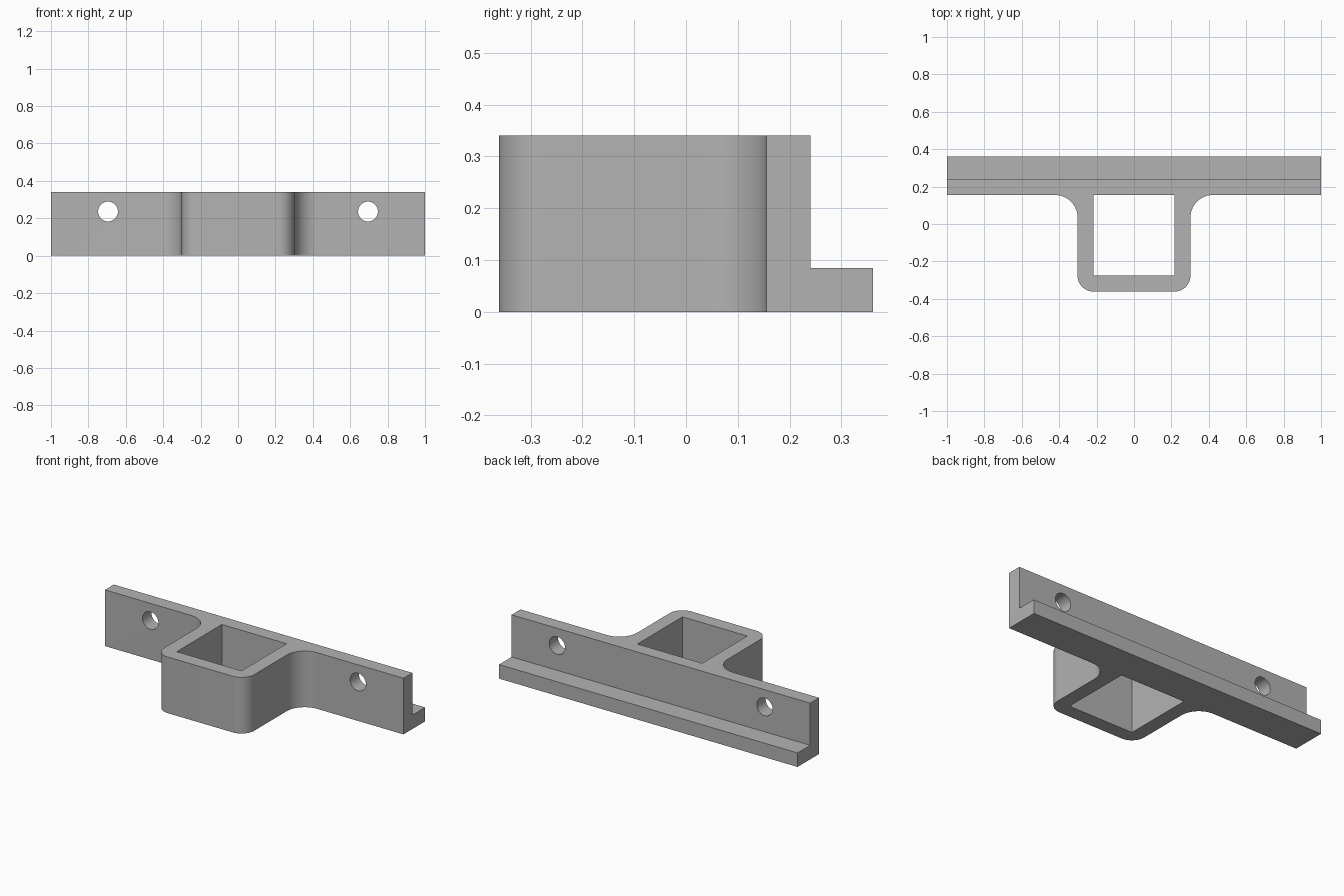
import bpy, bmesh, math
from mathutils import Vector, Matrix

cube = bpy.data.objects.get("Cube")
if cube:
    bpy.data.objects.remove(cube, do_unlink=True)

# Main dimensions
HEIGHT, WALL = 0.34, 0.085
BACK, PLATE_BACK, PLATE_FRONT, FRONT = 0.361, 0.24, 0.155, -0.361
SOCKET_X = 0.302
CORNER_R, FILLET_R = 0.085, 0.12
LIP_Z = 0.085
HOLE_X, HOLE_Z, HOLE_R = 0.695, 0.236, 0.053

grey = bpy.data.materials.new("plain grey")
grey.use_nodes = True
colour = (0.45, 0.45, 0.45, 1)
grey.diffuse_color = colour
grey.node_tree.nodes["Principled BSDF"].inputs["Base Color"].default_value = colour


def make_object(name, bm):
    bmesh.ops.recalc_face_normals(bm, faces=bm.faces)
    mesh = bpy.data.meshes.new(name)
    bm.to_mesh(mesh)
    bm.free()
    mesh.materials.append(grey)
    obj = bpy.data.objects.new(name, mesh)
    bpy.context.collection.objects.link(obj)
    return obj


def arc(cx, cy, r, start, end, steps=12):
    """Points along an arc, angles in degrees."""
    angles = [math.radians(start + (end - start) * i / steps) for i in range(steps + 1)]
    return [(cx + r * math.cos(a), cy + r * math.sin(a)) for a in angles]


def box(name, low, high):
    low, high = Vector(low), Vector(high)
    bm = bmesh.new()
    bmesh.ops.create_cube(bm, size=1)
    bmesh.ops.scale(bm, vec=high - low, verts=bm.verts)
    bmesh.ops.translate(bm, vec=(low + high) / 2, verts=bm.verts)
    return make_object(name, bm)


def cross_hole(name, x):
    bm = bmesh.new()
    bmesh.ops.create_cone(bm, cap_ends=True, segments=40, radius1=HOLE_R,
                          radius2=HOLE_R, depth=1,
                          matrix=Matrix.Rotation(math.pi / 2, 4, "X"))
    bmesh.ops.translate(bm, vec=(x, 0.2, HOLE_Z), verts=bm.verts)
    return make_object(name, bm)


# Bracket outline: right half from front to back, then mirrored
half = arc(SOCKET_X - CORNER_R, FRONT + CORNER_R, CORNER_R, -90, 0)
half += arc(SOCKET_X + FILLET_R, PLATE_FRONT - FILLET_R, FILLET_R, 180, 90)
half += [(1, PLATE_FRONT), (1, BACK)]
outline = half + [(-x, y) for x, y in reversed(half)]

bm = bmesh.new()
base = bm.faces.new([bm.verts.new((x, y, 0)) for x, y in outline])
top = bmesh.ops.extrude_face_region(bm, geom=[base])["geom"]
bmesh.ops.translate(bm, vec=(0, 0, HEIGHT),
                    verts=[v for v in top if isinstance(v, bmesh.types.BMVert)])
bracket = make_object("mounting_bracket", bm)

# Square socket, step above the rear lip, and two screw holes
inner = SOCKET_X - WALL
cutters = [
    box("socket_cutter", (-inner, FRONT + WALL, -1), (inner, PLATE_FRONT, 1)),
    box("step_cutter", (-2, PLATE_BACK, LIP_Z), (2, 1, 1)),
    cross_hole("left_hole_cutter", HOLE_X),
    cross_hole("right_hole_cutter", -HOLE_X),
]
for cutter in cutters:
    cutter.hide_render = True
    cut = bracket.modifiers.new(cutter.name, "BOOLEAN")
    cut.operation = "DIFFERENCE"
    cut.solver = "EXACT"
    cut.object = cutter

# Apply the cuts and discard the cutters
bpy.context.view_layer.update()
evaluated = bracket.evaluated_get(bpy.context.evaluated_depsgraph_get())
finished = bpy.data.meshes.new_from_object(evaluated)
bracket.modifiers.clear()
bracket.data = finished
finished.materials.clear()
finished.materials.append(grey)
for cutter in cutters:
    bpy.data.objects.remove(cutter, do_unlink=True)

# Smooth rounded walls, keep sharp edges
bpy.ops.object.select_all(action="DESELECT")
bracket.select_set(True)
bpy.context.view_layer.objects.active = bracket
bpy.ops.object.shade_smooth_by_angle(angle=math.radians(30))
